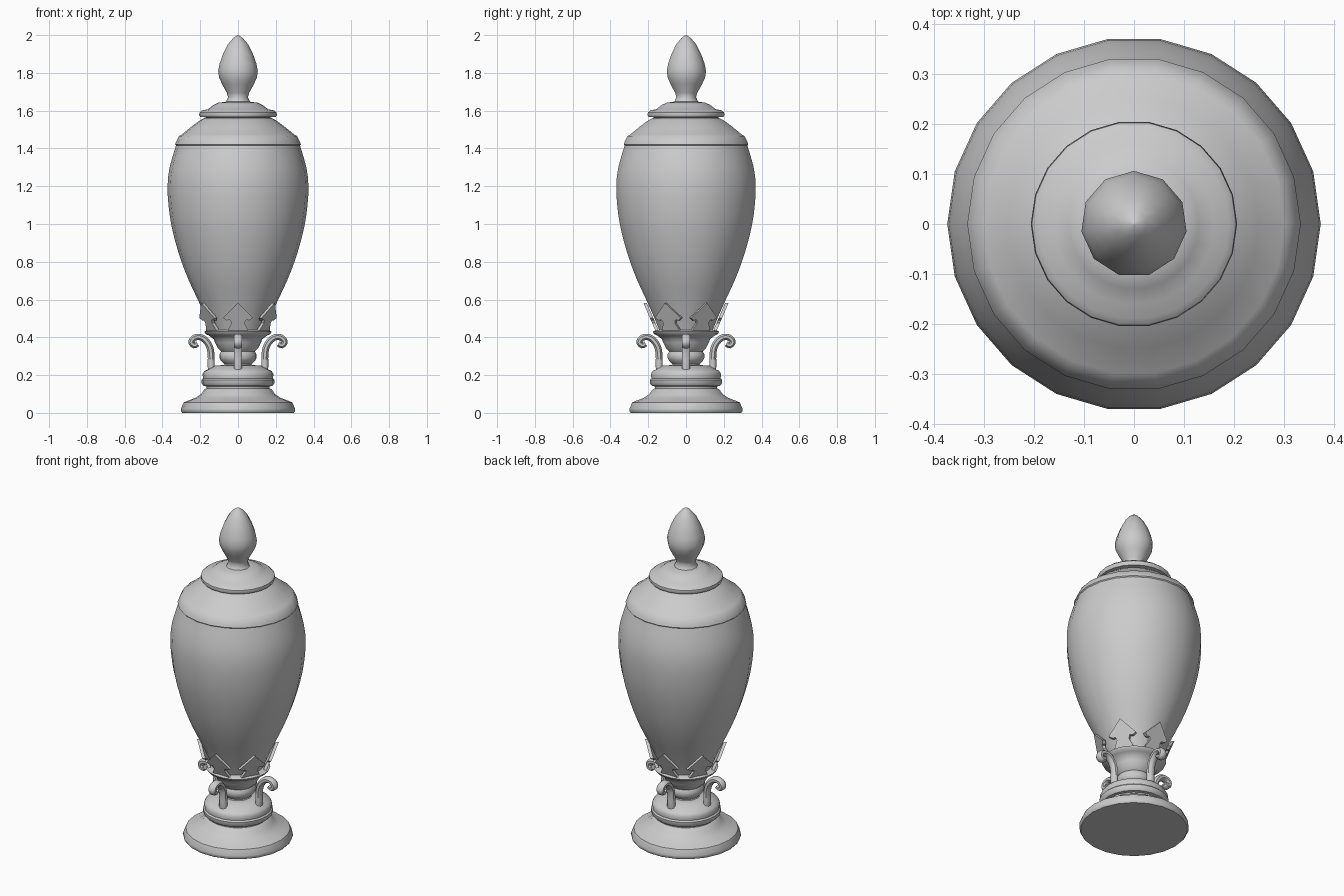
import bpy, bmesh, math
from mathutils import Vector, Matrix

if "Cube" in bpy.data.objects:
    bpy.data.objects.remove(bpy.data.objects["Cube"])


def finish(name, bm, angle=35):
    bmesh.ops.recalc_face_normals(bm, faces=bm.faces)
    me = bpy.data.meshes.new(name)
    bm.to_mesh(me)
    bm.free()
    me.shade_smooth()
    me.set_sharp_from_angle(angle=math.radians(angle))
    ob = bpy.data.objects.new(name, me)
    bpy.context.collection.objects.link(ob)
    return ob


def bridge(bm, rings):
    for a, b in zip(rings, rings[1:]):
        n = len(a)
        for i in range(n):
            bm.faces.new((a[i], a[(i + 1) % n], b[(i + 1) % n], b[i]))
    bm.faces.new(rings[0])
    bm.faces.new(rings[-1])


def lathe(name, profile, sides=22, start=0.0, angle=40):
    """Closed solid of revolution from (radius, height) points."""
    bm = bmesh.new()
    rings = []
    for r, z in profile:
        rings.append([bm.verts.new((r * math.cos(start + math.tau * i / sides),
                                    r * math.sin(start + math.tau * i / sides), z))
                      for i in range(sides)])
    bridge(bm, rings)
    return finish(name, bm, angle)


def smooth_path(pts, steps=4):
    """Catmull-Rom samples through (radius, height) points."""
    p = [Vector(q) for q in pts]
    p = [2 * p[0] - p[1]] + p + [2 * p[-1] - p[-2]]
    out = []
    for i in range(1, len(p) - 2):
        a, b, c, d = p[i - 1:i + 3]
        for k in range(steps):
            t = k / steps
            out.append(0.5 * (2 * b + (c - a) * t + (2 * a - 5 * b + 4 * c - d) * t * t
                              + (3 * b - a - 3 * c + d) * t ** 3))
    return out + [p[-2]]


# Stepped foot
lathe("foot", [(.295, 0), (.302, .01), (.302, .022), (.288, .055), (.262, .066), (.225, .08),
               (.195, .1), (.178, .125), (.166, .13), (.166, .145)])
lathe("foot_collar", [(.165, .14), (.182, .143), (.192, .155), (.193, .175), (.185, .183),
                      (.188, .205), (.178, .222), (.15, .235), (.125, .25), (.08, .253)])

# Turned stem and cup flange under the body
lathe("stem", [(.085, .24), (.072, .258), (.09, .275), (.098, .29), (.098, .31), (.09, .325),
               (.105, .34), (.115, .36), (.122, .372), (.128, .39), (.155, .41), (.172, .418),
               (.178, .43), (.165, .437), (.14, .44)])

# Vase body
lathe("body", smooth_path([(.14, .43), (.168, .5), (.213, .6), (.26, .7), (.299, .8), (.33, .9),
                           (.354, 1.0), (.368, 1.1), (.373, 1.2), (.362, 1.3), (.327, 1.42)], 2))

# Lid with two rims
lathe("lid", [(.3, 1.412), (.325, 1.413), (.333, 1.422), (.328, 1.435), (.313, 1.465),
              (.3, 1.472), (.25, 1.513), (.2, 1.55), (.18, 1.56)])
lathe("lid_cap", [(.165, 1.553), (.172, 1.565), (.2, 1.566), (.206, 1.577), (.204, 1.59),
                  (.19, 1.602), (.16, 1.607), (.13, 1.63), (.105, 1.642), (.06, 1.648)])

# Bud finial, eleven sided
lathe("finial", [(.075, 1.635), (.063, 1.65), (.053, 1.672), (.06, 1.695), (.085, 1.74),
                 (.101, 1.775), (.106, 1.81), (.098, 1.85), (.08, 1.9), (.055, 1.95),
                 (.025, 1.985), (.002, 2.0)], sides=11, start=math.pi / 2, angle=60)

# Four scroll brackets
SCROLL = [(.136, .2), (.142, .25), (.142, .3), (.15, .35), (.175, .387), (.205, .402),
          (.235, .395), (.247, .373), (.232, .357), (.214, .366)]


def scroll(name, turn):
    bm = bmesh.new()
    path = smooth_path(SCROLL)
    rings = []
    for i, p in enumerate(path):
        t = (path[min(i + 1, len(path) - 1)] - path[max(i - 1, 0)]).normalized()
        n = Vector((-t.y, t.x))
        half = .02 - .005 * i / len(path)
        ring = []
        for k in range(8):
            a = math.tau * (k + .5) / 8
            q = p + n * half * math.cos(a) * 1.05
            ring.append(bm.verts.new((q.x, .024 * math.sin(a), q.y)))
        rings.append(ring)
    bridge(bm, rings)
    bm.transform(Matrix.Rotation(turn, 4, 'Z'))
    return finish(name, bm, 50)


for i in range(4):
    scroll(f"scroll_bracket_{i + 1}", i * math.pi / 2)

# Six pointed leaves around the base of the body
HALF_LEAF = [(.055, .435), (.045, .455), (.035, .475), (.042, .492), (.06, .49),
             (.079, .503), (.05, .532), (.025, .557)]


def leaf(name, turn):
    bm = bmesh.new()
    outline = HALF_LEAF + [(0, .583)] + [(-w, z) for w, z in reversed(HALF_LEAF)]
    rings = []
    for depth in (-.018, 0):
        rings.append([bm.verts.new((.162 + (z - .435) * .43 + depth, w, z)) for w, z in outline])
    bridge(bm, rings)
    bm.transform(Matrix.Rotation(turn, 4, 'Z'))
    return finish(name, bm, 30)


for i in range(6):
    leaf(f"leaf_{i + 1}", math.radians(30 + 60 * i))
